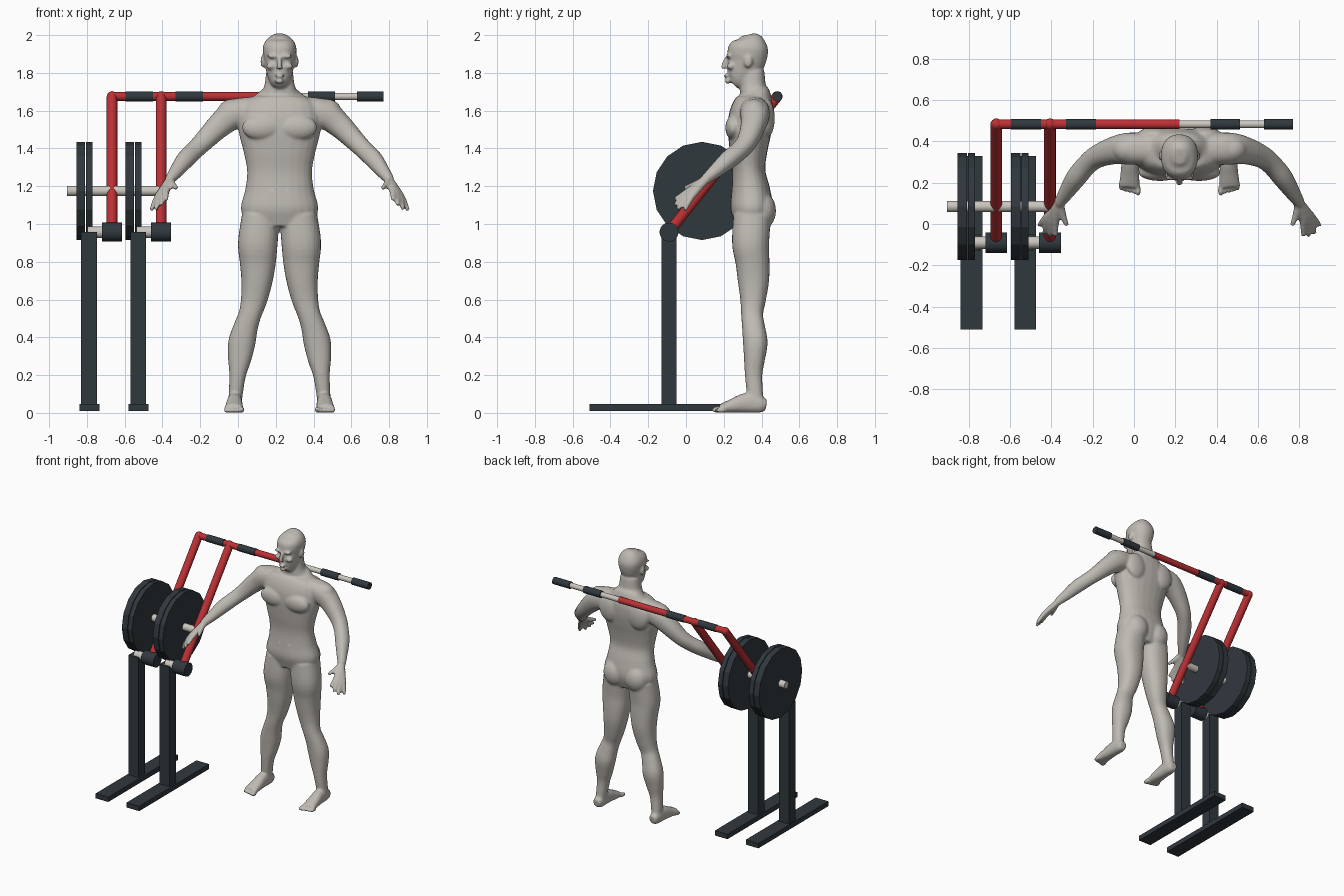
import bpy, bmesh, math
from mathutils import Vector, Matrix

cube = bpy.data.objects.get("Cube")
if cube:
    bpy.data.objects.remove(cube, do_unlink=True)


def material(name, rgb):
    m = bpy.data.materials.new(name)
    m.use_nodes = True
    m.diffuse_color = (*rgb, 1)
    m.node_tree.nodes["Principled BSDF"].inputs["Base Color"].default_value = (*rgb, 1)
    return m


SKIN = material("pale_skin", (.52, .49, .45))
SHORTS = material("grey_shorts", (.085, .09, .1))
DARK = material("dark_steel", (.03, .04, .048))
RED = material("red_paint", (.5, .03, .035))
STEEL = material("light_steel", (.6, .57, .52))


def finish(name, bm, mats, smooth=True):
    bmesh.ops.recalc_face_normals(bm, faces=bm.faces)
    mesh = bpy.data.meshes.new(name)
    bm.to_mesh(mesh)
    bm.free()
    obj = bpy.data.objects.new(name, mesh)
    bpy.context.collection.objects.link(obj)
    for m in mats:
        mesh.materials.append(m)
    if smooth:
        bpy.ops.object.select_all(action='DESELECT')
        obj.select_set(True)
        bpy.context.view_layer.objects.active = obj
        bpy.ops.object.shade_smooth_by_angle(angle=math.radians(35))
    return obj


def rod(name, start, end, radius, mat, sides=24, smooth=True):
    a, b = Vector(start), Vector(end)
    turn = (b - a).to_track_quat('Z', 'Y').to_matrix().to_4x4()
    bm = bmesh.new()
    bmesh.ops.create_cone(bm, cap_ends=True, segments=sides, radius1=radius, radius2=radius,
                          depth=(b - a).length, matrix=Matrix.Translation((a + b) / 2) @ turn)
    return finish(name, bm, [mat], smooth)


def box(name, low, high, mat):
    low, high = Vector(low), Vector(high)
    bm = bmesh.new()
    bmesh.ops.create_cube(bm, size=1, matrix=Matrix.Translation((low + high) / 2)
                          @ Matrix.Diagonal((*(high - low), 1)))
    return finish(name, bm, [mat], False)


# Crossbar: sleeves of alternating colour along x
BAR_Y, BAR_Z = .483, 1.675
edges = [-.67, -.595, -.45, -.33, -.185, .22, .37, .513, .63, .77]
kinds = [("red", RED, .023), ("grip", DARK, .026)] * 2 + [("red", RED, .023)] \
    + [("steel", STEEL, .019), ("grip", DARK, .026)] * 2
for i, (label, mat, r) in enumerate(kinds):
    rod(f"crossbar_{label}_{i}", (edges[i], BAR_Y, BAR_Z), (edges[i + 1], BAR_Y, BAR_Z), r, mat)

# Two lever frames: sloped arm, pivot, post, foot rail and a pair of plates
PIVOT_Y, PIVOT_Z = -.09, .957
PLATE_Y, PLATE_Z = .085, 1.175
for side, x in (("outer", -.667), ("inner", -.407)):
    rod(side + "_lever_arm", (x, PIVOT_Y, PIVOT_Z), (x, BAR_Y, BAR_Z), .028, RED)
    bm = bmesh.new()
    bmesh.ops.create_uvsphere(bm, u_segments=24, v_segments=12, radius=.028,
                              matrix=Matrix.Translation((x, BAR_Y, BAR_Z)))
    finish(side + "_arm_corner", bm, [RED])
    rod(side + "_pivot_sleeve", (x - .053, PIVOT_Y, PIVOT_Z), (x + .053, PIVOT_Y, PIVOT_Z), .05, DARK)
    rod(side + "_pivot_pin", (x - .13, PIVOT_Y, PIVOT_Z), (x - .05, PIVOT_Y, PIVOT_Z), .03, STEEL)
    box(side + "_post", (x - .163, -.13, .045), (x - .08, -.05, .957), DARK)
    box(side + "_foot_rail", (x - .173, -.51, .01), (x - .067, .33, .047), DARK)
    for n, (near, far) in enumerate(((.188, .143), (.138, .103))):
        rod(f"{side}_plate_{n}", (x - near, PLATE_Y, PLATE_Z), (x - far, PLATE_Y, PLATE_Z),
            .26, DARK, 16, False)
rod("plate_spindle", (-.905, PLATE_Y, PLATE_Z), (-.41, PLATE_Y, PLATE_Z), .027, STEEL)

# Figure: overlapping volumes fused into one skin
body = bmesh.new()


def tube(points, up=(0, 1, 0), steps=4, sides=24):
    """Skin a smooth path of (x, y, z, side radius, up radius)."""
    p = [Vector(q) for q in points]
    p = [p[0] * 2 - p[1]] + p + [p[-1] * 2 - p[-2]]
    path = []
    for i in range(1, len(p) - 2):
        for k in range(steps):
            t = k / steps
            path.append((p[i] * 2 + (p[i + 1] - p[i - 1]) * t
                         + (p[i - 1] * 2 - p[i] * 5 + p[i + 1] * 4 - p[i + 2]) * t ** 2
                         + (p[i] * 3 - p[i - 1] - p[i + 1] * 3 + p[i + 2]) * t ** 3) / 2)
    path.append(p[-2])
    rings = []
    for i, q in enumerate(path):
        c = Vector(q[:3])
        along = Vector(path[min(i + 1, len(path) - 1)][:3]) - Vector(path[max(i - 1, 0)][:3])
        u = along.cross(Vector(up)).normalized()
        v = u.cross(along).normalized()
        ring = []
        for k in range(sides):
            s, w = math.cos(math.tau * k / sides), math.sin(math.tau * k / sides)
            ring.append(body.verts.new(c + u * q[3] * math.copysign(abs(s) ** .88, s)
                                       + v * q[4] * math.copysign(abs(w) ** .88, w)))
        rings.append(ring)
    for a, b in zip(rings, rings[1:]):
        for k in range(sides):
            j = (k + 1) % sides
            body.faces.new((a[k], a[j], b[j], b[k]))
    body.faces.new(rings[0][::-1])
    body.faces.new(rings[-1])


def blob(center, size):
    bmesh.ops.create_uvsphere(body, u_segments=20, v_segments=12, radius=1,
                              matrix=Matrix.Translation(center) @ Matrix.Diagonal((*size, 1)))


def stack(rows):
    """Upright form from (height, half width, front y, back y)."""
    tube([(0, (f + b) / 2, z, w, (b - f) / 2) for z, w, f, b in rows])


# Torso with neck
stack([(.985, .17, .26, .43), (1.08, .205, .235, .46), (1.18, .182, .24, .445), (1.28, .172, .245, .42),
       (1.38, .19, .232, .43), (1.48, .215, .222, .45), (1.56, .22, .225, .462), (1.63, .2, .25, .465),
       (1.68, .13, .28, .45), (1.72, .085, .285, .425), (1.81, .07, .29, .415)])
# Head
stack([(1.742, .034, .218, .28), (1.765, .055, .212, .33), (1.81, .07, .214, .38), (1.86, .08, .217, .418),
       (1.9, .088, .218, .432), (1.94, .088, .228, .434), (1.977, .068, .255, .41), (2.002, .03, .29, .365)])
tube([(0, .216, 1.88, .009, .012), (0, .202, 1.845, .012, .014), (0, .2, 1.822, .019, .014)])
blob((0, .212, 1.785), (.026, .012, .01))
blob((0, .22, 1.756), (.024, .014, .014))

for s in (-1, 1):
    # Face and muscle forms
    blob((s * .037, .224, 1.888), (.032, .016, .01))
    blob((s * .045, .237, 1.835), (.028, .022, .018))
    blob((s * .088, .33, 1.86), (.013, .023, .034))
    blob((s * .095, .25, 1.51), (.105, .042, .065))
    blob((s * .09, .4, 1.07), (.09, .077, .1))
    blob((s * .12, .43, 1.56), (.085, .04, .1))
    blob((s * .25, .362, 1.59), (.08, .07, .072))
    # Arm
    tube([(s * x, y, z, r, r) for x, y, z, r in (
        (.13, .36, 1.6, .075), (.24, .365, 1.58, .078), (.32, .355, 1.52, .066), (.4, .325, 1.44, .054),
        (.45, .285, 1.39, .049), (.5, .225, 1.34, .048), (.55, .15, 1.275, .036), (.583, .1, 1.233, .026))])
    # Hand: every finger runs from the wrist so that the palm fuses
    for knuckle, tip in (((.598, .02, 1.18), (.6, -.06, 1.13)), ((.615, .013, 1.166), (.627, -.06, 1.1)),
                         ((.632, .018, 1.152), (.655, -.045, 1.077)), ((.646, .03, 1.143), (.68, -.007, 1.072)),
                         ((.567, .05, 1.21), (.545, -.008, 1.19))):
        tube([(s * x, y, z, r, r) for (x, y, z), r in (
            ((.58, .105, 1.235), .022), (knuckle, .018), (tip, .011))], up=(1, 0, 0), sides=12)
    # Leg
    tube([(s * x, y, z, a, b) for z, x, y, a, b in (
        (1.04, .1, .35, .1, .1), (.9, .115, .342, .105, .098), (.8, .115, .352, .096, .09),
        (.7, .12, .357, .083, .083), (.6, .135, .355, .07, .068), (.52, .157, .35, .06, .058),
        (.45, .18, .358, .065, .061), (.37, .2, .367, .072, .065), (.28, .212, .362, .061, .055),
        (.2, .222, .358, .044, .046), (.1, .232, .365, .037, .043), (.05, .236, .37, .036, .042))])
    # Foot and toes
    tube([(s * x, y, z, a, b) for x, y, z, a, b in (
        (.235, .425, .04, .028, .03), (.236, .39, .045, .037, .045), (.238, .32, .053, .04, .053),
        (.24, .24, .036, .046, .036), (.243, .18, .022, .051, .022))], up=(0, 0, 1))
    for n in range(5):
        r = .015 if n == 0 else .011
        blob((s * (.2 + n * .021), .163 + .006 * n, r + .002), (r, .028, r + .002))

# Fuse, relax, then cut clean hems for the shorts
figure = finish("figure", body, [SKIN, SHORTS], False)
fuse = figure.modifiers.new("fuse", 'REMESH')
fuse.mode = 'VOXEL'
fuse.voxel_size = .008
relax = figure.modifiers.new("relax", 'SMOOTH')
relax.factor = .5
relax.iterations = 5
graph = bpy.context.evaluated_depsgraph_get()
fused = bpy.data.meshes.new_from_object(figure.evaluated_get(graph))
figure.modifiers.clear()
figure.data = fused

HEM, WAIST = .905, 1.18
bm = bmesh.new()
bm.from_mesh(fused)
for z in (HEM, WAIST):
    bmesh.ops.bisect_plane(bm, geom=bm.verts[:] + bm.edges[:] + bm.faces[:], plane_co=(0, 0, z), plane_no=(0, 0, 1))
for f in bm.faces:
    c = f.calc_center_median()
    f.material_index = int(HEM < c.z < WAIST and abs(c.x) < .35)
    f.smooth = True
bm.to_mesh(fused)
bm.free()
fused.materials.clear()
for m in (SKIN, SHORTS):
    fused.materials.append(m)
figure.location.x = .22
